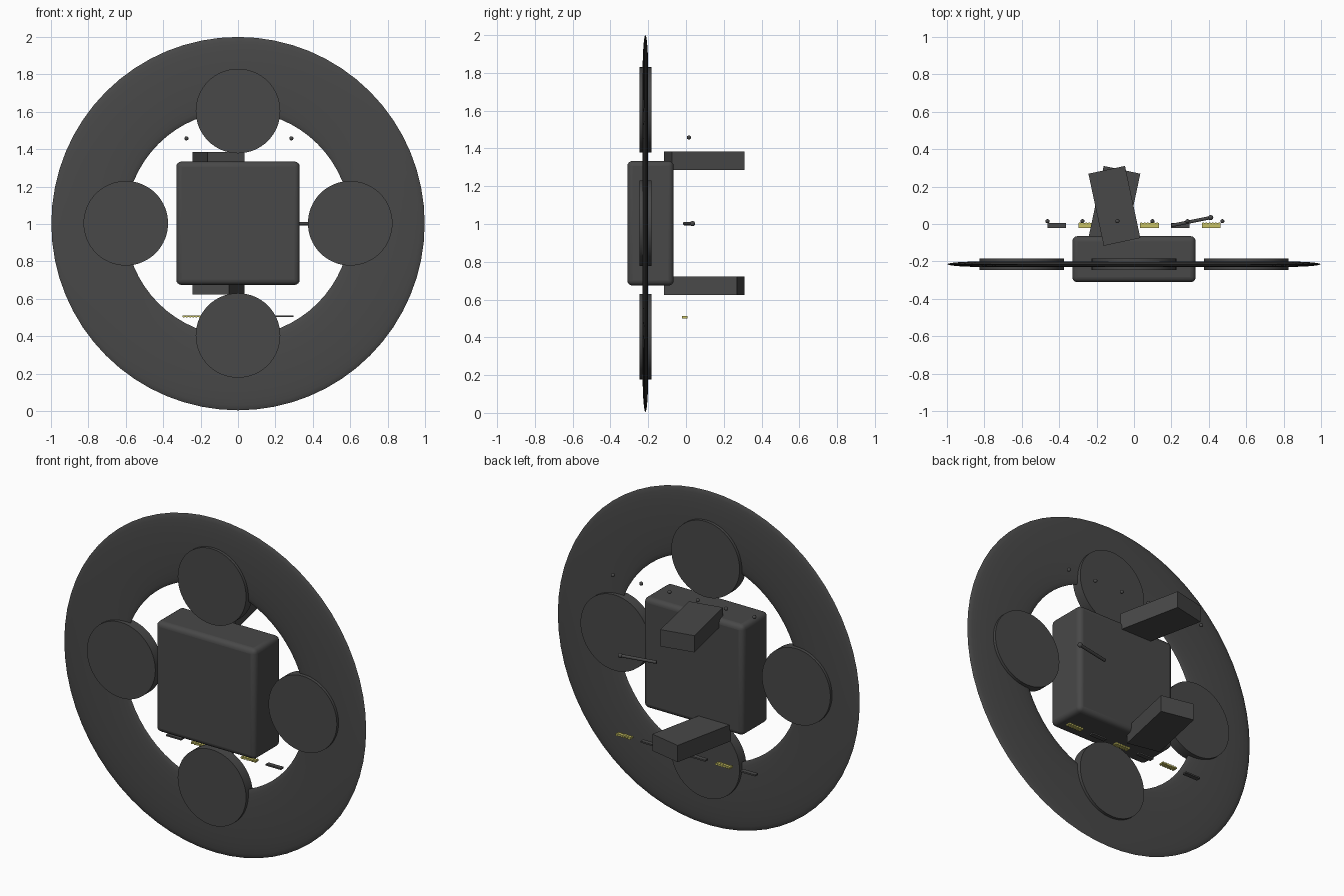
import bpy, math
from mathutils import Vector

if "Cube" in bpy.data.objects:
    bpy.data.objects.remove(bpy.data.objects["Cube"])

CZ, WY = 1.002, -0.215      # wheel centre height and depth


def material(name, rgb):
    m = bpy.data.materials.new(name)
    m.diffuse_color = (*rgb, 1)
    m.use_nodes = True
    m.node_tree.nodes["Principled BSDF"].inputs["Base Color"].default_value = m.diffuse_color
    return m


DARK = material("dark grey", (0.065, 0.065, 0.065))
YELLOW = material("yellow", (0.58, 0.54, 0.13))


def finish(name, mat, smooth=False):
    o = bpy.context.object
    o.name = name
    o.data.materials.append(mat)
    bpy.ops.object.transform_apply(location=False, rotation=False, scale=True)
    if smooth:
        bpy.ops.object.shade_smooth_by_angle(angle=math.radians(35))
    return o


def box(name, loc, size, mat, turn=0):
    bpy.ops.mesh.primitive_cube_add(size=1, location=loc, rotation=(0, 0, turn))
    bpy.context.object.scale = size
    return finish(name, mat)


# Flattened ring
bpy.ops.mesh.primitive_torus_add(
    location=(0, WY, CZ), rotation=(math.pi / 2, 0, 0),
    major_segments=64, minor_segments=24, major_radius=0.8, minor_radius=0.198)
bpy.context.object.scale = (1, 1, 0.075)
finish("ring", DARK, True)

# Four round pads on the ring's inner edge
for i in range(4):
    a = i * math.pi / 2
    bpy.ops.mesh.primitive_cylinder_add(
        vertices=64, radius=0.226, depth=0.063, rotation=(math.pi / 2, 0, 0),
        location=(0.6 * math.cos(a), WY, CZ + 0.002 + 0.6 * math.sin(a)))
    finish("round_pad", DARK, True)

# Central body with rounded edges
body = box("body", (0, -0.188, CZ + 0.002), (0.66, 0.246, 0.66), DARK)
bevel = body.modifiers.new("rounding", 'BEVEL')
bevel.width, bevel.segments = 0.028, 4
bpy.ops.object.shade_smooth_by_angle(angle=math.radians(35))

# Two arms splayed in opposite directions
for name, z, turn in (("upper_arm", 1.335, 12), ("lower_arm", 0.673, -12)):
    box(name, (-0.105, 0.097, z), (0.2, 0.394, 0.1), DARK, math.radians(turn))

# Lever with a round tip
start, end = Vector((0.2, -0.008, CZ)), Vector((0.41, 0.034, CZ))
d = end - start
bpy.ops.mesh.primitive_cylinder_add(
    vertices=16, radius=0.009, depth=d.length, location=(start + end) / 2,
    rotation=d.to_track_quat('Z', 'Y').to_euler())
finish("lever", DARK, True)
bpy.ops.mesh.primitive_uv_sphere_add(segments=16, ring_count=8, radius=0.014, location=end)
finish("lever_tip", DARK, True)

# Row of six studs above, row of six alternating plates below
for i in range(6):
    bpy.ops.mesh.primitive_uv_sphere_add(
        segments=12, ring_count=8, radius=0.011,
        location=(0.005 + (i - 2.5) * 0.187, 0.015, 1.458))
    finish("stud", DARK, True)

    x = (i - 2.5) * 0.165
    if i % 2 == 0:
        box("dark_plate", (x, -0.007, 0.506), (0.1, 0.027, 0.009), DARK)
    else:
        box("yellow_plate", (x, -0.007, 0.506), (0.1, 0.027, 0.008), YELLOW)
        for k in range(6):
            box("plate_rib", (x + (k - 2.5) * 0.017, -0.007, 0.506),
                (0.008, 0.03, 0.012), YELLOW)
